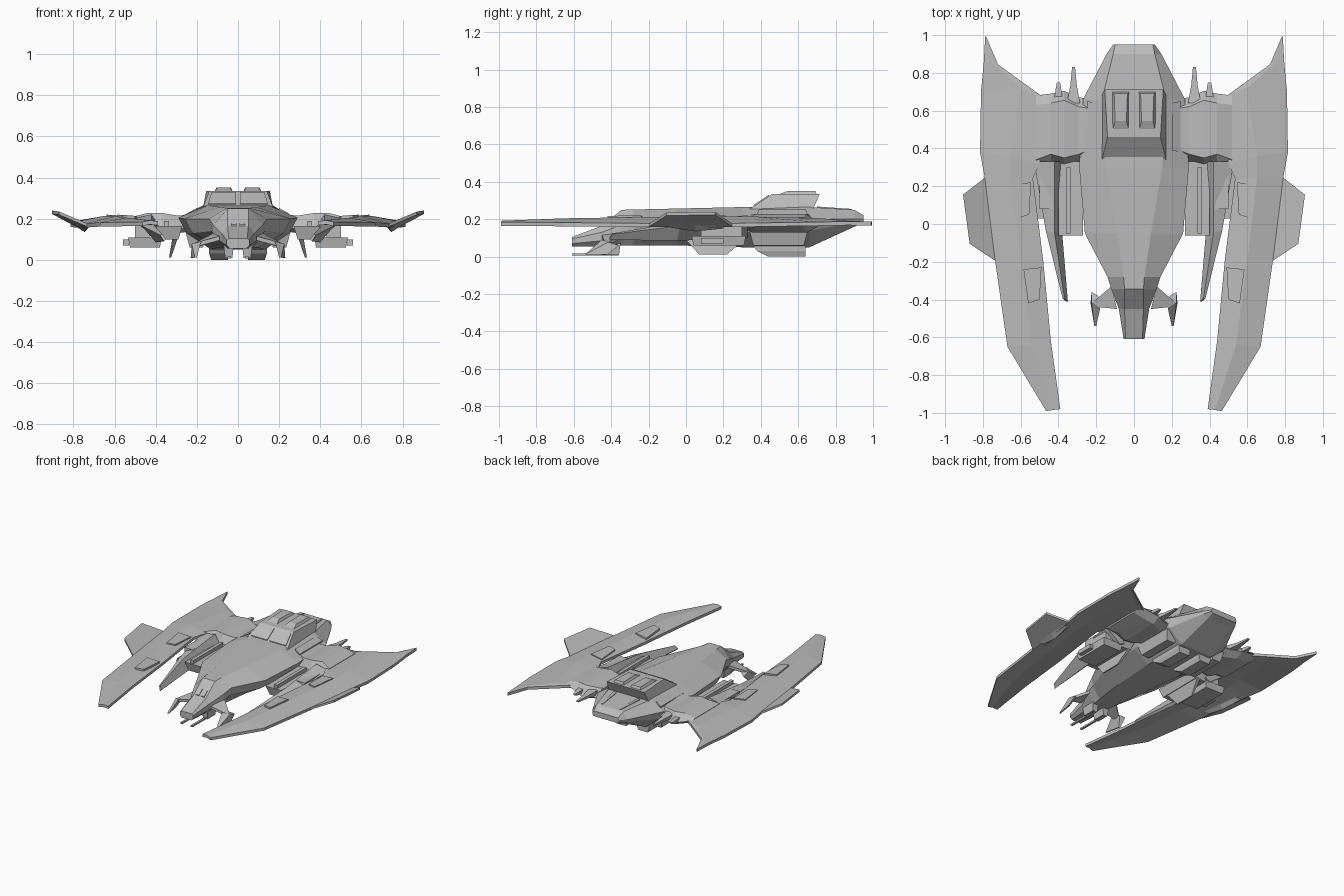
import bpy, bmesh
from mathutils import Vector

grey = bpy.data.materials.new("hull_grey")
grey.diffuse_color = (0.5, 0.5, 0.5, 1)


def finish(name, bm, mirror):
    bmesh.ops.recalc_face_normals(bm, faces=bm.faces)
    me = bpy.data.meshes.new(name)
    bm.to_mesh(me)
    bm.free()
    me.materials.append(grey)
    ob = bpy.data.objects.new(name, me)
    bpy.context.collection.objects.link(ob)
    if mirror:
        ob.modifiers.new("mirror", 'MIRROR').use_axis[0] = True
    return ob


def loft(name, rings, mirror=True):
    """Skin a list of equal-length closed rings and cap both ends."""
    bm = bmesh.new()
    vs = [[bm.verts.new(p) for p in r] for r in rings]
    n = len(rings[0])
    for a, b in zip(vs, vs[1:]):
        for i in range(n):
            j = (i + 1) % n
            bm.faces.new((a[i], a[j], b[j], b[i]))
    bm.faces.new(vs[0])
    bm.faces.new(vs[-1])
    return finish(name, bm, mirror)


def plate(name, pts, t, mirror=True):
    """Flat polygon given a thickness straight down."""
    return loft(name, [pts, [(x, y, z - t) for x, y, z in pts]], mirror)


def box(name, x, y, z, taper=0.0, mirror=True):
    """Box from ranges, its bottom pulled in along x and y by taper."""
    def rect(h, d):
        return [(x[0] + d, y[0] + d, h), (x[1] - d, y[0] + d, h),
                (x[1] - d, y[1] - d, h), (x[0] + d, y[1] - d, h)]
    return loft(name, [rect(z[0], taper), rect(z[1], 0)], mirror)


def section(y, *half):
    right = [(x, y, z) for x, z in half]
    return right + [(-x, y, z) for x, y, z in reversed(right)]


# fuselage: chamfered sections from nose to tail
loft("fuselage", [
    section(-.345, (.05, .25), (.12, .17), (.12, .12), (.06, .06)),
    section(-.28, (.055, .252), (.14, .2), (.13, .14), (.07, .06)),
    section(-.05, (.09, .257), (.26, .2), (.22, .13), (.1, .06)),
    section(.30, (.15, .265), (.29, .205), (.25, .13), (.13, .05)),
    section(.66, (.17, .265), (.27, .2), (.24, .14), (.13, .05)),
    section(.90, (.11, .25), (.145, .2), (.14, .18), (.1, .16)),
    section(.95, (.1, .22), (.11, .2), (.11, .19), (.1, .18))], False)
loft("nose", [
    section(-.61, (.045, .105), (.055, .095), (.055, .07), (.04, .055)),
    section(-.45, (.05, .165), (.08, .13), (.08, .085), (.05, .055)),
    section(-.345, (.05, .25), (.12, .17), (.12, .12), (.06, .06))], False)
plate("nose_window", [(.008, -.45, .171), (.035, -.45, .171),
                      (.035, -.41, .203), (.008, -.41, .203)], .008)

# cabin with sloped front, overhanging back and two roof pods
loft("cabin", [
    [(-.17, .34, .255), (.17, .34, .255), (.17, .68, .255), (-.17, .68, .255)],
    [(-.14, .46, .335), (.14, .46, .335), (.155, .715, .335), (-.155, .715, .335)]],
    False)
plate("windscreen", [(.01, .36, .275), (.145, .36, .275),
                     (.128, .445, .331), (.01, .445, .331)], .009)
loft("roof_pod", [
    [(.025, .49, .33), (.115, .49, .33), (.115, .70, .33), (.025, .70, .33)],
    [(.04, .545, .352), (.10, .545, .352), (.105, .69, .352), (.035, .69, .352)]])
plate("shoulder_panel", [(.2, .39, .252), (.245, .38, .228),
                         (.245, .65, .228), (.2, .64, .252)], .02)
plate("tail_strip", [(.085, .70, .268), (.11, .70, .268),
                     (.08, .885, .255), (.07, .885, .255)], .01)

# main wing: strips of top vertices with a crease along the outer edge
rows = [
    [(.39, -.98, .188), (.43, -.985, .192), (.465, -.99, .185)],
    [(.44, -.62, .19), (.54, -.64, .205), (.67, -.65, .182)],
    [(.48, -.2, .195), (.6, -.2, .212), (.735, -.195, .178)],
    [(.535, .24, .2), (.65, .24, .214), (.79, .245, .178)],
    [(.50, .32, .205), (.65, .36, .214), (.815, .38, .18)],
    [(.465, .66, .205), (.60, .72, .205), (.81, .70, .185)],
    [(.72, .845, .192), (.75, .855, .192), (.795, .86, .188)],
    [(.782, .99, .187), (.785, .995, .187), (.788, .99, .187)]]
loft("wing", [r + [(x, y, z - .02) for x, y, z in reversed(r)] for r in rows])
plate("winglet", [(.735, -.195, .178), (.87, -.105, .235),
                  (.905, .155, .24), (.79, .245, .178)], .016)
loft("wing_keel", [
    [(.70, -.1, .165), (.76, -.1, .165), (.735, -.08, .155)],
    [(.72, .05, .165), (.78, .05, .17), (.745, .05, .135)],
    [(.74, .2, .165), (.79, .2, .165), (.77, .2, .15)]])
for y, x in ((.03, .545), (-.42, .49)):
    plate("wing_panel", [(x + .01, y + .02, .214), (x + .07, y, .218),
                         (x + .095, y + .18, .22), (x, y + .19, .21)], .014)

# arm joining fuselage and wing, with a bulged shoulder
def arm_ring(x, y0, y1, top, low):
    return [(x, y0, low + .02), (x, y0 + .04, top), (x, y1 - .05, top),
            (x, y1, low + .03), (x, y1 - .06, low), (x, y0 + .04, low)]


loft("wing_arm", [arm_ring(.22, .36, .66, .222, .14),
                  arm_ring(.29, .33, .67, .215, .13),
                  arm_ring(.37, .31, .705, .228, .13),
                  arm_ring(.44, .33, .69, .228, .15),
                  arm_ring(.52, .30, .68, .208, .175)])
for name, x, w, y in (("tail_spike_long", .32, .035, .83),
                      ("tail_spike_short", .40, .025, .75)):
    loft(name, [
        [(x - w, .64, .17), (x + w, .64, .17), (x + w, .64, .205), (x - w, .64, .205)],
        [(x - w * .5, .73, .175), (x + w * .5, .73, .175),
         (x + w * .5, .73, .195), (x - w * .5, .73, .195)],
        [(x - .008, y, .18), (x + .008, y, .18), (x + .008, y, .19), (x - .008, y, .19)]])

# forward blade hanging between wing and hull
loft("blade", [
    [(.36, .33, .12), (.40, .33, .10), (.53, .33, .195), (.42, .33, .222)],
    [(.38, -.05, .10), (.40, -.05, .085), (.468, -.03, .165), (.42, -.05, .18)],
    [(.35, -.41, .10), (.36, -.41, .09), (.378, -.395, .12), (.368, -.395, .125)]])
box("intake", (.27, .40), (-.06, .33), (.10, .165), .02)
box("intake_rail", (.335, .36), (-.05, .30), (.16, .19))

# pod under the wing with a side nub and a lower fin
box("under_pod", (.37, .535), (.03, .32), (.06, .11), .01)
box("pod_nub", (.53, .56), (.08, .20), (.07, .10))
box("pod_pylon", (.43, .50), (.08, .30), (.10, .195))
loft("lower_fin", [
    [(.295, .0, .10), (.32, -.01, .10), (.32, .32, .10), (.295, .32, .10)],
    [(.325, .07, .012), (.335, .07, .012), (.335, .22, .012), (.325, .22, .012)]])

# belly engine boxes and side skirt
loft("belly_box", [
    [(.04, .35, .07), (.14, .35, .07), (.14, .64, .07), (.04, .64, .07)],
    [(.04, .38, .03), (.14, .38, .03), (.14, .64, .03), (.04, .64, .03)],
    [(.05, .44, 0), (.13, .44, 0), (.13, .64, 0), (.05, .64, 0)]])
box("side_skirt", (.15, .255), (.34, .65), (.06, .135), .02)

# drooping canards and the gun pair beneath the nose
plate("canard_root", [(.09, -.45, .115), (.185, -.44, .09),
                      (.225, -.42, .075), (.12, -.33, .13)], .02)
loft("canard_tip", [
    [(.18, -.45, .09), (.225, -.415, .078), (.225, -.36, .06), (.19, -.38, .075)],
    [(.20, -.54, .012), (.21, -.54, .012), (.23, -.42, .01), (.22, -.42, .01)]])
box("gun_mount", (.02, .07), (-.46, -.35), (.008, .07), .008)
box("gun_barrel", (.035, .05), (-.61, -.36), (.006, .018))
